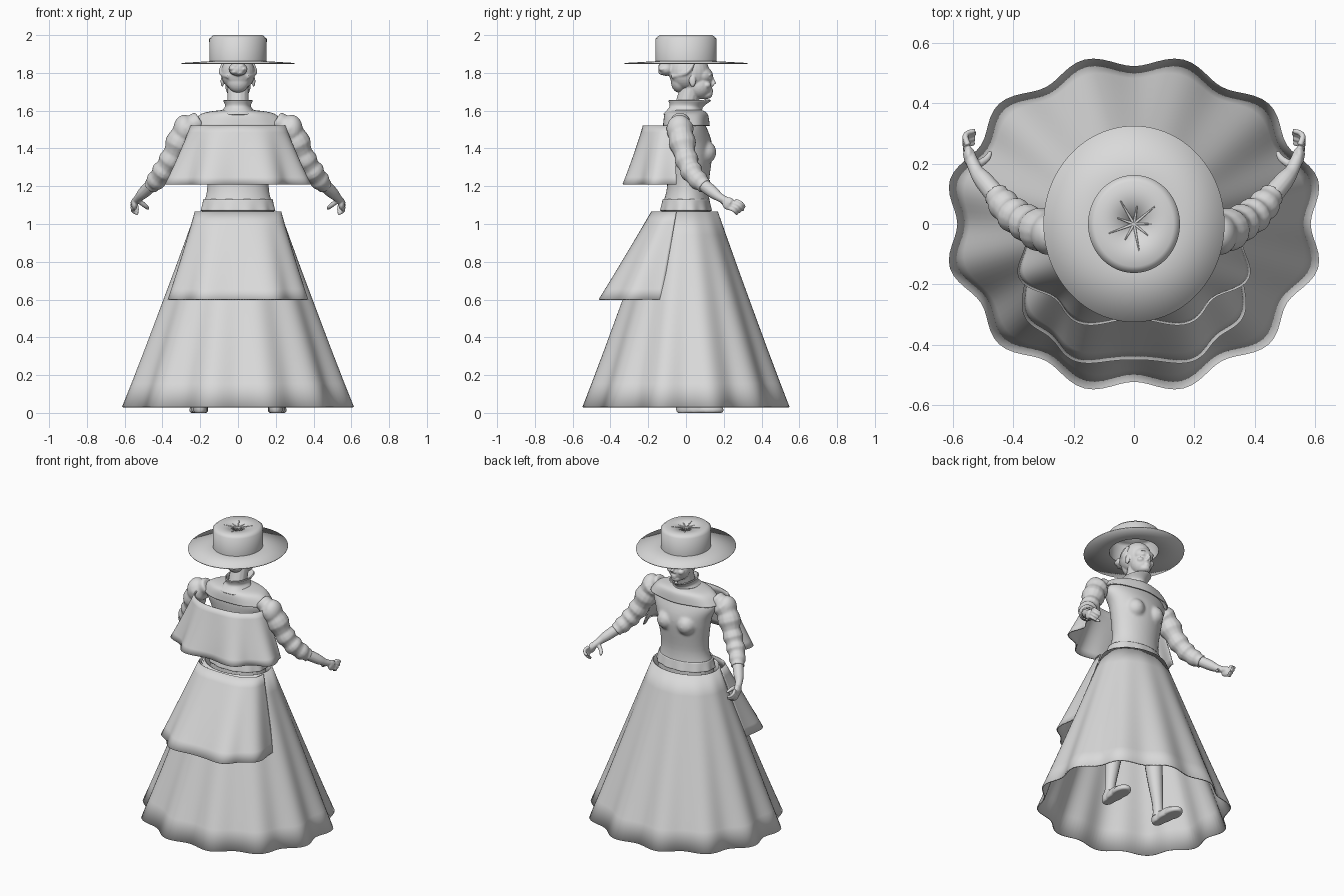
import bpy, bmesh, math
from mathutils import Vector, Matrix, Quaternion

if "Cube" in bpy.data.objects:
    bpy.data.objects.remove(bpy.data.objects["Cube"], do_unlink=True)

grey = bpy.data.materials.new("plain_grey")
grey.use_nodes = True
tone = (.7, .7, .7, 1)
grey.diffuse_color = tone
grey.node_tree.nodes["Principled BSDF"].inputs["Base Color"].default_value = tone


def finish(bm, name, voxel=0, thickness=0):
    """Turn a bmesh into a smooth-shaded object, optionally fused or thickened."""
    bmesh.ops.recalc_face_normals(bm, faces=bm.faces)
    mesh = bpy.data.meshes.new(name)
    bm.to_mesh(mesh)
    bm.free()
    mesh.materials.append(grey)
    ob = bpy.data.objects.new(name, mesh)
    bpy.context.collection.objects.link(ob)
    if thickness:
        solid = ob.modifiers.new("thickness", "SOLIDIFY")
        solid.thickness, solid.offset = thickness, 0
    if voxel:
        fuse = ob.modifiers.new("fuse", "REMESH")
        fuse.mode, fuse.voxel_size, fuse.use_smooth_shade = "VOXEL", voxel, True
        soften = ob.modifiers.new("soften", "SMOOTH")
        soften.factor, soften.iterations = .5, 3
    bpy.ops.object.select_all(action="DESELECT")
    bpy.context.view_layer.objects.active = ob
    ob.select_set(True)
    bpy.ops.object.shade_smooth_by_angle(angle=math.radians(50))


def finish_pair(bm, part, **options):
    """Finish a left part and its mirrored right twin."""
    twin = bm.copy()
    bmesh.ops.scale(twin, vec=(-1, 1, 1), verts=twin.verts)
    finish(bm, "left_" + part, **options)
    finish(twin, "right_" + part, **options)


def spline(keys, steps=6):
    """Smooth curve through key vectors of any size."""
    keys = [Vector(key) for key in keys]
    curve = []
    for i in range(len(keys) - 1):
        before, start, end = keys[max(i - 1, 0)], keys[i], keys[i + 1]
        after = keys[min(i + 2, len(keys) - 1)]
        slope_in, slope_out = (end - before) / 2, (after - start) / 2
        for t in (step / steps for step in range(steps)):
            blend = t * t * (3 - 2 * t)
            curve.append(start.lerp(end, blend) + slope_in * (t * (1 - t) ** 2)
                         - slope_out * (t * t * (1 - t)))
    return curve + [keys[-1]]


def ball(bm, centre, size):
    place = Matrix.Translation(centre) @ Matrix.Diagonal((*size, 1))
    bmesh.ops.create_uvsphere(bm, u_segments=24, v_segments=16, radius=1, matrix=place)


def bridge(bm, rings, closed=True, caps=False):
    """Join successive rings of points with quads."""
    rows = [[bm.verts.new(point) for point in ring] for ring in rings]
    count = len(rows[0])
    for upper, lower in zip(rows, rows[1:]):
        for i in range(count if closed else count - 1):
            j = (i + 1) % count
            bm.faces.new((upper[i], upper[j], lower[j], lower[i]))
    if caps:
        bm.faces.new(rows[0])
        bm.faces.new(rows[-1])


def limb(bm, keys, gather=0, sides=14):
    """Tube through keys of x, y, z and radius, with optional gathered rings."""
    curve = spline(keys)
    heading, turn, rings = Vector((0, 0, 1)), Quaternion(), []
    for i, key in enumerate(curve):
        ahead = (curve[min(i + 1, len(curve) - 1)] - curve[max(i - 1, 0)]).to_3d().normalized()
        turn = heading.rotation_difference(ahead) @ turn
        heading = ahead
        radius = key.w * (1 + gather * math.sin(i * 1.6))
        rings.append([key.to_3d() + turn @ Vector((math.cos(a), math.sin(a), 0)) * radius
                      for a in (math.tau * side / sides for side in range(sides))])
    bridge(bm, rings, caps=True)


def oval(level, wave=0, folds=12, back_only=False, power=2, count=144):
    """Horizontal ring, or its back half, from height, half width, half depth and y centre."""
    z, width, depth, centre = level
    points = []
    for i in range(count):
        a = math.pi * (1 + i / (count - 1)) if back_only else math.tau * i / count
        c, s = math.cos(a), math.sin(a)
        swell = 1 - wave * math.cos(folds * (a + math.pi / 2))
        x = math.copysign(abs(c) ** (2 / power), c) * width * swell
        y = math.copysign(abs(s) ** (2 / power), s) * depth * swell
        points.append((x, y + centre, z))
    return points


def cloth(name, levels, wave=0, back_only=False, thickness=.008, **shape):
    """Draped sheet whose folds deepen toward the hem."""
    bm = bmesh.new()
    last = len(levels) - 1
    rings = [oval(level, wave * i / last, back_only=back_only, **shape)
             for i, level in enumerate(levels)]
    bridge(bm, rings, closed=not back_only)
    finish(bm, name, thickness=thickness)


# Draped clothing: skirt, overskirt flap, free-hanging cape, shawl and collar
cloth("skirt", spline([(1.065, .22, .165, 0), (.03, .605, .54, 0)]), wave=.038)
cloth("overskirt", spline([(1.065, .225, .13, -.05), (.6, .37, .33, -.13)]),
      wave=.04, folds=8, back_only=True, power=2.7)
cloth("cape", spline([(1.52, .25, .165, -.06), (1.21, .38, .28, -.05)]),
      wave=.065, folds=8, back_only=True, power=2.3)
cloth("shawl", spline([(1.6, .08, .08, 0), (1.58, .19, .11, 0), (1.52, .25, .12, 0)]),
      wave=.02, folds=7)
cloth("collar", spline([(1.655, .075, .11, .02), (1.62, .065, .085, 0), (1.58, .1, .1, -.02)]),
      wave=.03, folds=5)

# Hat with a sunken crown and a wide flat brim
cloth("hat", [(1.98, .01, .01, 0), (1.997, .13, .14, 0), (1.98, .15, .16, 0),
              (1.86, .15, .16, 0), (1.85, .3, .325, 0)], thickness=.005)
bm = bmesh.new()
for fold in range(9):
    spoke = Vector((math.cos(fold * .7), math.sin(fold * .7), .15)) * (.06 + fold % 2 * .03)
    limb(bm, [(0, 0, 1.98, .005), (*(spoke + Vector((0, 0, 1.98))), .002)])
finish(bm, "crown_folds")

# Head, face and neck
bm = bmesh.new()
limb(bm, [(0, -.02, 1.56, .06), (0, .03, 1.74, .055)])
ball(bm, (0, .025, 1.8), (.084, .1, .1))
ball(bm, (0, .07, 1.73), (.067, .068, .07))
ball(bm, (0, .1, 1.685), (.036, .04, .025))
ball(bm, (0, .085, 1.785), (.066, .058, .05))
limb(bm, [(0, .135, 1.78, .008), (0, .15, 1.74, .012)])
for lip in (1.7, 1.71):
    ball(bm, (0, .133, lip), (.02, .011, .006))
for side in (1, -1):
    ball(bm, (side * .03, .128, 1.79), (.024, .013, .007))
    ball(bm, (side * .04, .11, 1.735), (.022, .022, .018))
    ball(bm, (side * .03, .125, 1.77), (.014, .011, .008))
    ball(bm, (side * .01, .14, 1.735), (.009, .009, .007))
    ball(bm, (side * .083, .035, 1.755), (.009, .018, .03))
finish(bm, "head", voxel=.005)

# Swept-back hair locks and a twisted bun
bm = bmesh.new()
ball(bm, (0, 0, 1.8), (.09, .09, .095))
ball(bm, (0, -.035, 1.755), (.06, .045, .06))
for lock in range(-4, 5):
    x = lock / 50
    drop = abs(x) / 2
    limb(bm, [(x, .08 - drop, 1.85, .008), (x * 1.1, 0, 1.84 - drop, .013),
              (x * .6, -.075, 1.82 - drop, .012)])
ball(bm, (0, -.105, 1.82), (.05, .042, .036))
for curl in range(6):
    ball(bm, (.03 * math.cos(curl), -.12, 1.82 + .02 * math.sin(curl)), (.02, .026, .013))
finish(bm, "hair", voxel=.005)

# Fitted bodice with a short flared hem
bm = bmesh.new()
bridge(bm, [oval(level, count=48) for level in spline([
    (.92, .19, .13, 0), (1.07, .19, .13, 0), (1.2, .163, .11, .01), (1.4, .19, .12, .02),
    (1.52, .225, .105, 0), (1.6, .11, .07, -.01)])], caps=True)
for side in (1, -1):
    ball(bm, (side * .075, .095, 1.38), (.062, .066, .065))
finish(bm, "bodice", voxel=.01)
cloth("bodice_hem", spline([(1.13, .18, .12, 0), (1.07, .195, .135, 0)]), wave=.02)

# Puffed shoulder running into a gathered sleeve
bm = bmesh.new()
limb(bm, [(.2, -.03, 1.55, .045), (.28, -.03, 1.49, .07), (.35, 0, 1.35, .06),
          (.41, .04, 1.26, .055), (.46, .1, 1.2, .042)], gather=.1)
ball(bm, (.285, -.035, 1.5), (.058, .068, .078))
finish_pair(bm, "sleeve", voxel=.007)

# Forearm, curled fingers and thumb
bm = bmesh.new()
limb(bm, [(.42, .05, 1.24, .036), (.495, .14, 1.17, .032), (.525, .18, 1.14, .023),
          (.55, .24, 1.11, .02)])
ball(bm, (.548, .225, 1.108), (.017, .033, .034))
for finger in range(4):
    base = Vector((.55, .225 + finger * .012, 1.085 + finger * .013))
    reach = 1 - abs(finger - 2) * .08
    bends = [Vector((.01, .03, -.012)), Vector((0, .045, -.027)), Vector((-.025, .052, -.037))]
    joints = [(*(base + bend * reach), .01 - i * .001) for i, bend in enumerate(bends)]
    limb(bm, [(*base, .011)] + joints, sides=10)
limb(bm, [(.53, .19, 1.125, .014), (.49, .215, 1.095, .012), (.475, .24, 1.08, .007)], sides=10)
finish_pair(bm, "hand", voxel=.004)

# Legs and flat-soled shoes
bm = bmesh.new()
limb(bm, [(.1, 0, .95, .085), (.16, 0, .38, .055), (.19, 0, .13, .034), (.195, 0, .04, .036)])
finish_pair(bm, "leg")
bm = bmesh.new()
ball(bm, (.2, 0, .03), (.038, .055, .055))
ball(bm, (.203, .07, .02), (.044, .09, .05))
ball(bm, (.208, .125, .015), (.05, .075, .035))
for vert in bm.verts:
    vert.co.z = max(vert.co.z, 0)
finish_pair(bm, "shoe", voxel=.006)
